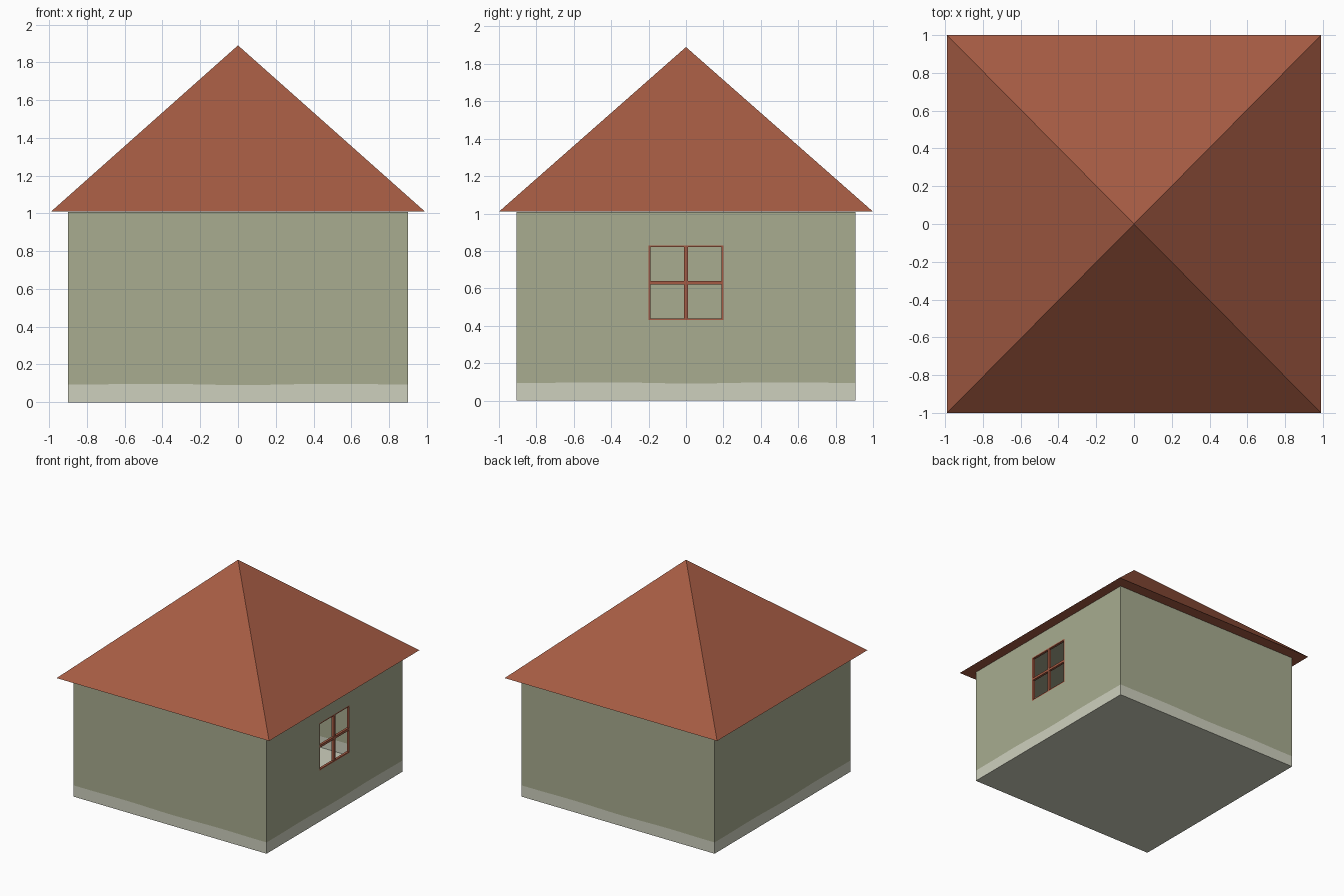
import bpy, bmesh, math

if "Cube" in bpy.data.objects:
    bpy.data.objects.remove(bpy.data.objects["Cube"])

def lin(c):
    c /= 255
    return c / 12.92 if c <= 0.04045 else ((c + 0.055) / 1.055) ** 2.4

def material(name, r, g, b):
    m = bpy.data.materials.new(name)
    m.diffuse_color = (lin(r), lin(g), lin(b), 1)
    m.use_nodes = True
    m.node_tree.nodes["Principled BSDF"].inputs["Base Color"].default_value = m.diffuse_color
    return m

GREEN = material("sage_wall", 168, 172, 144)
PALE = material("pale_base", 206, 208, 190)
RED = material("terracotta", 165, 91, 67)

def finish(bm, name, *mats):
    me = bpy.data.meshes.new(name)
    bm.to_mesh(me)
    bm.free()
    for m in mats:
        me.materials.append(m)
    ob = bpy.data.objects.new(name, me)
    bpy.context.collection.objects.link(ob)
    return ob

WX, WY, TOP = 0.9, 0.905, 1.008
WIN_Y, WIN_LO, WIN_HI = 0.2 * WY / WX, 0.43, 0.83
N = 18

# Walls: a closed box of thin walls with a wavy pale base and a window opening
bm = bmesh.new()
corners = [(-WX, -WY), (WX, -WY), (WX, WY), (-WX, WY)]
ring = []
for s in range(4):
    (x0, y0), (x1, y1) = corners[s], corners[(s + 1) % 4]
    for i in range(N):
        t = i / N
        wave = 0.095 + 0.004 * math.cos(2 * math.pi * (t * 1.8 - 0.43)) * math.sin(math.pi * t)
        x, y = x0 + (x1 - x0) * t, y0 + (y1 - y0) * t
        ring.append([bm.verts.new((x, y, z)) for z in (0, wave, WIN_LO, WIN_HI, TOP)])
for i, a in enumerate(ring):
    b = ring[(i + 1) % len(ring)]
    for k in range(4):
        mid = (a[k].co + b[k].co) / 2
        if k == 2 and mid.x > WX - 0.01 and abs(mid.y) < WIN_Y:
            continue
        f = bm.faces.new((a[k], b[k], b[k + 1], a[k + 1]))
        f.material_index = 1 if k == 0 else 0
bm.faces.new([c[0] for c in reversed(ring)]).material_index = 1
bm.faces.new([c[4] for c in ring])
finish(bm, "walls", GREEN, PALE)

# Roof: four-sided pyramid with a closed underside
bm = bmesh.new()
base = [bm.verts.new((sx * 0.99, sy, 1.01)) for sx, sy in ((-1, -1), (1, -1), (1, 1), (-1, 1))]
apex = bm.verts.new((0, 0, 1.89))
for i in range(4):
    bm.faces.new((base[i], base[(i + 1) % 4], apex))
bm.faces.new(base[::-1])
finish(bm, "roof", RED)

# Window frame: four edge bars and a central cross, flush with the wall
bm = bmesh.new()
def bar(y, z, wy, wz, depth=0.02):
    r = bmesh.ops.create_cube(bm, size=1)
    for v in r["verts"]:
        v.co = (WX - depth / 2 + v.co.x * depth, y + v.co.y * wy, z + v.co.z * wz)

zc, h = (WIN_LO + WIN_HI) / 2, WIN_HI - WIN_LO
for s in (-1, 1):
    bar(s * (WIN_Y - 0.005), zc, 0.01, h)
    bar(0, zc + s * (h / 2 - 0.005), 2 * WIN_Y - 0.02, 0.01)
bar(0, zc, 0.02, h - 0.02)
for s in (-1, 1):
    bar(s * (WIN_Y / 2), zc, WIN_Y - 0.02, 0.02)
finish(bm, "window_frame", RED)
